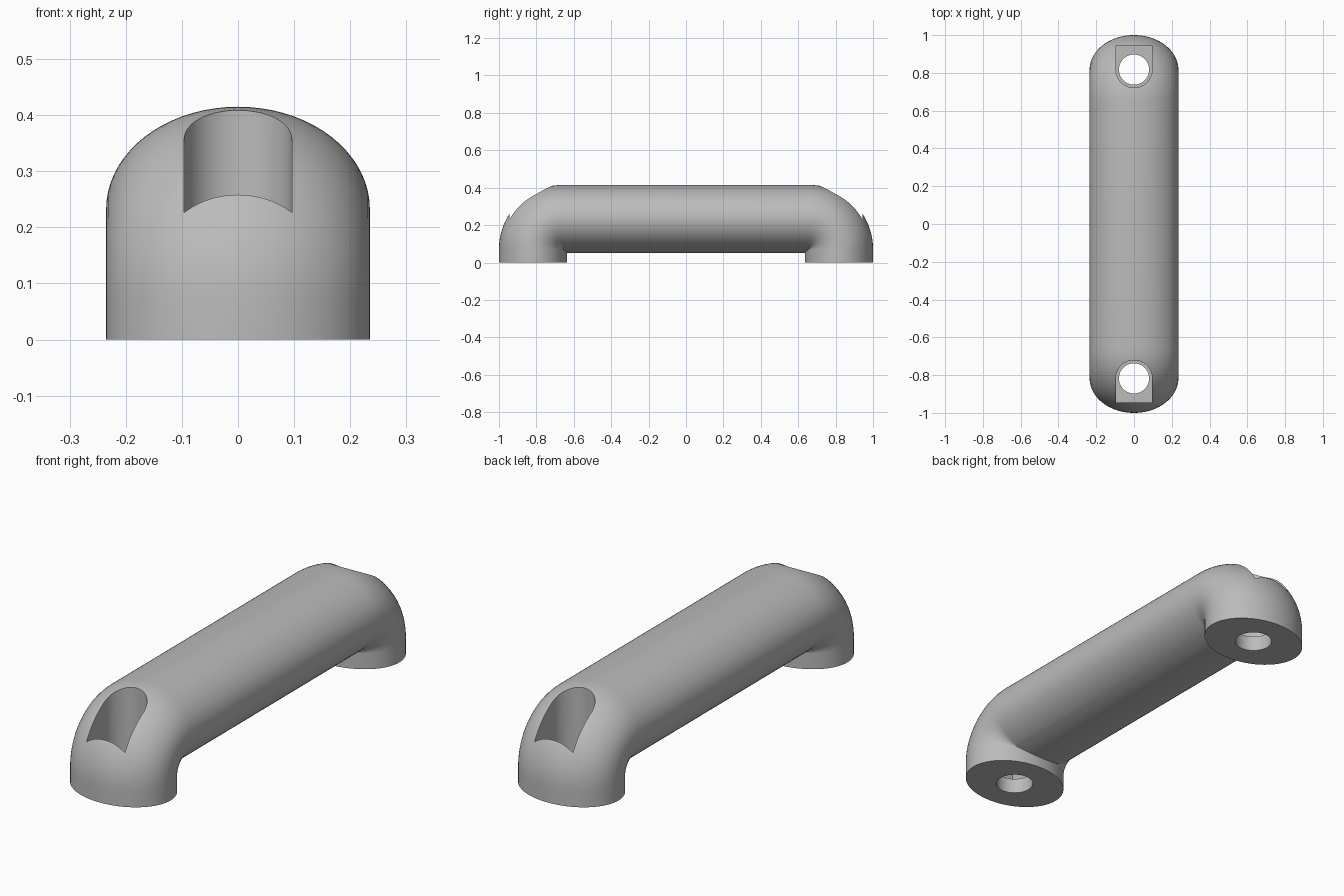
import bpy, bmesh, math
from mathutils import Vector

cube = bpy.data.objects.get("Cube")
if cube:
    bpy.data.objects.remove(cube, do_unlink=True)

HALF_W, HALF_T = 0.235, 0.1825      # elliptical section
BEND = 0.16                         # centre-line bend radius
FOOT_Y = 1 - HALF_T
PIVOT_Y, PIVOT_Z = FOOT_Y - BEND, 0.0725
SIDES, STEPS = 72, 20

grey = bpy.data.materials.new("Satin grey")
grey.use_nodes = True
colour = (0.5, 0.5, 0.5, 1)
grey.diffuse_color = colour
grey.node_tree.nodes["Principled BSDF"].inputs["Base Color"].default_value = colour


def make_object(name, bm):
    bmesh.ops.recalc_face_normals(bm, faces=bm.faces)
    mesh = bpy.data.meshes.new(name)
    bm.to_mesh(mesh)
    bm.free()
    mesh.materials.append(grey)
    obj = bpy.data.objects.new(name, mesh)
    bpy.context.collection.objects.link(obj)
    return obj


def section(side, angle, foot=False):
    """Ellipse ring at a bend angle: 0 is the foot, 90 degrees is the bar."""
    ring = []
    for i in range(SIDES):
        t = 2 * math.pi * i / SIDES
        radius = BEND + HALF_T * math.cos(t)
        if 0.001 < angle < math.pi / 2 - 0.001:
            radius = max(radius, 0.0005)
        y = side * (PIVOT_Y + radius * math.cos(angle))
        z = 0 if foot else PIVOT_Z + radius * math.sin(angle)
        ring.append(Vector((HALF_W * math.sin(t), y, z)))
    return ring


# Handle: one ellipse swept up, over and down again
angles = [math.pi / 2 * i / STEPS for i in range(STEPS + 1)]
rings = [section(-1, 0, True)] + [section(-1, a) for a in angles]
rings += [section(1, a) for a in reversed(angles)] + [section(1, 0, True)]
bm = bmesh.new()
loops = [[bm.verts.new(p) for p in ring] for ring in rings]
for a, b in zip(loops, loops[1:]):
    for i in range(SIDES):
        j = (i + 1) % SIDES
        bm.faces.new((a[i], a[j], b[j], b[i]))
bm.faces.new(loops[0])
bm.faces.new(loops[-1])
handle = make_object("handle", bm)


def prism(name, outline, bottom, top):
    bm = bmesh.new()
    face = bm.faces.new([bm.verts.new((x, y, bottom)) for x, y in outline])
    new = bmesh.ops.extrude_face_region(bm, geom=[face])["geom"]
    verts = [v for v in new if isinstance(v, bmesh.types.BMVert)]
    bmesh.ops.translate(bm, verts=verts, vec=(0, 0, top - bottom))
    return make_object(name, bm)


def arc(radius, side, span, count):
    return [(radius * math.cos(span * i / count),
             side * (FOOT_Y - radius * math.sin(span * i / count)))
            for i in range(count + 1)]


# Screw seats: a round-ended slot from above and a through hole in each foot
cutters = []
for side in (-1, 1):
    slot = arc(0.096, side, math.pi, 32)
    slot += [(-0.096, side * 0.945), (0.096, side * 0.945)]
    cutters.append(prism("slot_cutter", slot, 0.07, 0.6))
    hole = arc(0.08, side, 2 * math.pi, 48)[:-1]
    cutters.append(prism("hole_cutter", hole, -0.1, 0.15))

bpy.context.view_layer.objects.active = handle
for cutter in cutters:
    cutter.hide_render = True
    cut = handle.modifiers.new("cut", "BOOLEAN")
    cut.operation = "DIFFERENCE"
    cut.solver = "EXACT"
    cut.use_self = True
    cut.object = cutter
    bpy.ops.object.modifier_apply(modifier=cut.name)
    bpy.data.objects.remove(cutter, do_unlink=True)

# Smooth shading with crisp cut edges
bpy.ops.object.select_all(action="DESELECT")
handle.select_set(True)
bpy.ops.object.shade_smooth_by_angle(angle=math.radians(30))
